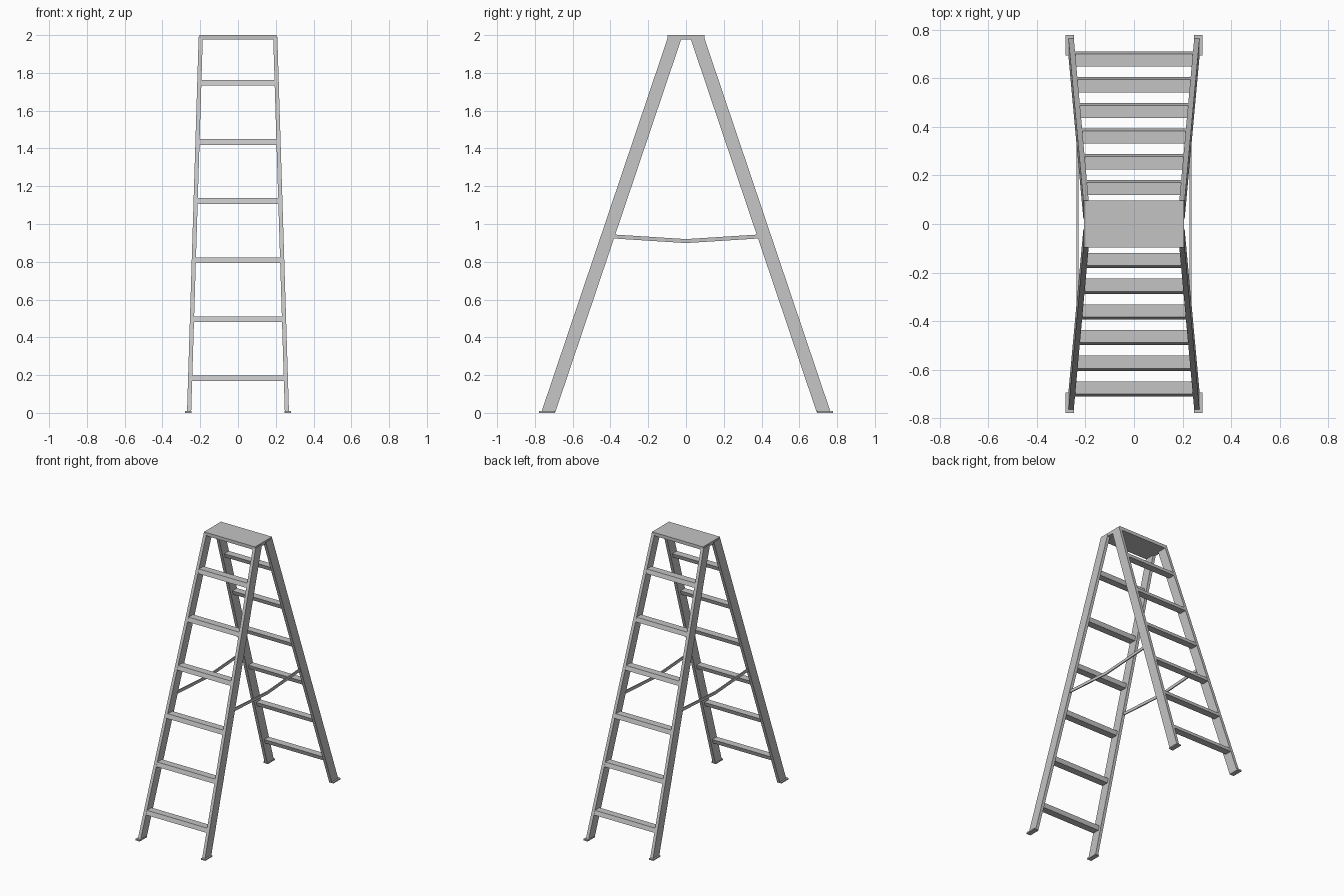
import bpy, bmesh

if "Cube" in bpy.data.objects:
    bpy.data.objects.remove(bpy.data.objects["Cube"])

metal = bpy.data.materials.new("grey metal")
metal.diffuse_color = (0.55, 0.55, 0.55, 1)
metal.use_nodes = True
metal.node_tree.nodes["Principled BSDF"].inputs["Base Color"].default_value = metal.diffuse_color


def outer_y(z):   # outer edge of the sloping ladder side
    return 0.767 - 0.3375 * z


def outer_x(z):   # outside of the tapering rail
    return 0.270 - 0.031 * z


def sweep(name, rings):
    """Skin a list of four-point rings into a closed solid."""
    bm = bmesh.new()
    rows = [[bm.verts.new(p) for p in r] for r in rings]
    for a, b in zip(rows, rows[1:]):
        for i in range(4):
            j = (i + 1) % 4
            bm.faces.new((a[i], a[j], b[j], b[i]))
    bm.faces.new(rows[0])
    bm.faces.new(rows[-1])
    bmesh.ops.recalc_face_normals(bm, faces=bm.faces)
    me = bpy.data.meshes.new(name)
    bm.to_mesh(me)
    bm.free()
    me.materials.append(metal)
    ob = bpy.data.objects.new(name, me)
    bpy.context.collection.objects.link(ob)
    return ob


def box(name, x0, x1, y0, y1, z0, z1):
    return sweep(name, [[(x0, y0, z), (x1, y0, z), (x1, y1, z), (x0, y1, z)]
                        for z in (z0, z1)])


# Top platform
box("platform", -0.205, 0.205, -0.097, 0.097, 1.976, 2.0)

for s, side in ((-1, "front"), (1, "back")):
    for m, hand in ((-1, "left"), (1, "right")):
        # Tapered sloping rail
        rings = []
        for z in (0.004, 1.99):
            xo, yo = outer_x(z), outer_y(z)
            xi, yi = xo - 0.022, yo - 0.074
            rings.append([(m * xo, s * yo, z), (m * xi, s * yo, z),
                          (m * xi, s * yi, z), (m * xo, s * yi, z)])
        sweep(f"{side}_{hand}_rail", rings)
        # Foot pad
        box(f"{side}_{hand}_foot", m * 0.246, m * 0.281,
            s * 0.694, s * 0.777, 0.0, 0.009)
    # Treads, sheared along the rail
    for k in range(6):
        zb = 0.168 + 0.3128 * k
        rings = []
        for z in (zb, zb + 0.030):
            x, yo = outer_x(z) - 0.018, outer_y(z) - 0.001
            yi = yo - 0.052
            rings.append([(-x, s * yo, z), (x, s * yo, z),
                          (x, s * yi, z), (-x, s * yi, z)])
        sweep(f"{side}_tread_{k + 1}", rings)

# Folding spreader straps, slightly sagging in the middle
for m, hand in ((-1, "left"), (1, "right")):
    rings = []
    for y, top in ((-0.41, 0.946), (0, 0.920), (0.41, 0.946)):
        a, b = m * 0.228, m * 0.236
        rings.append([(a, y, top), (b, y, top),
                      (b, y, top - 0.021), (a, y, top - 0.021)])
    sweep(f"{hand}_spreader", rings)
